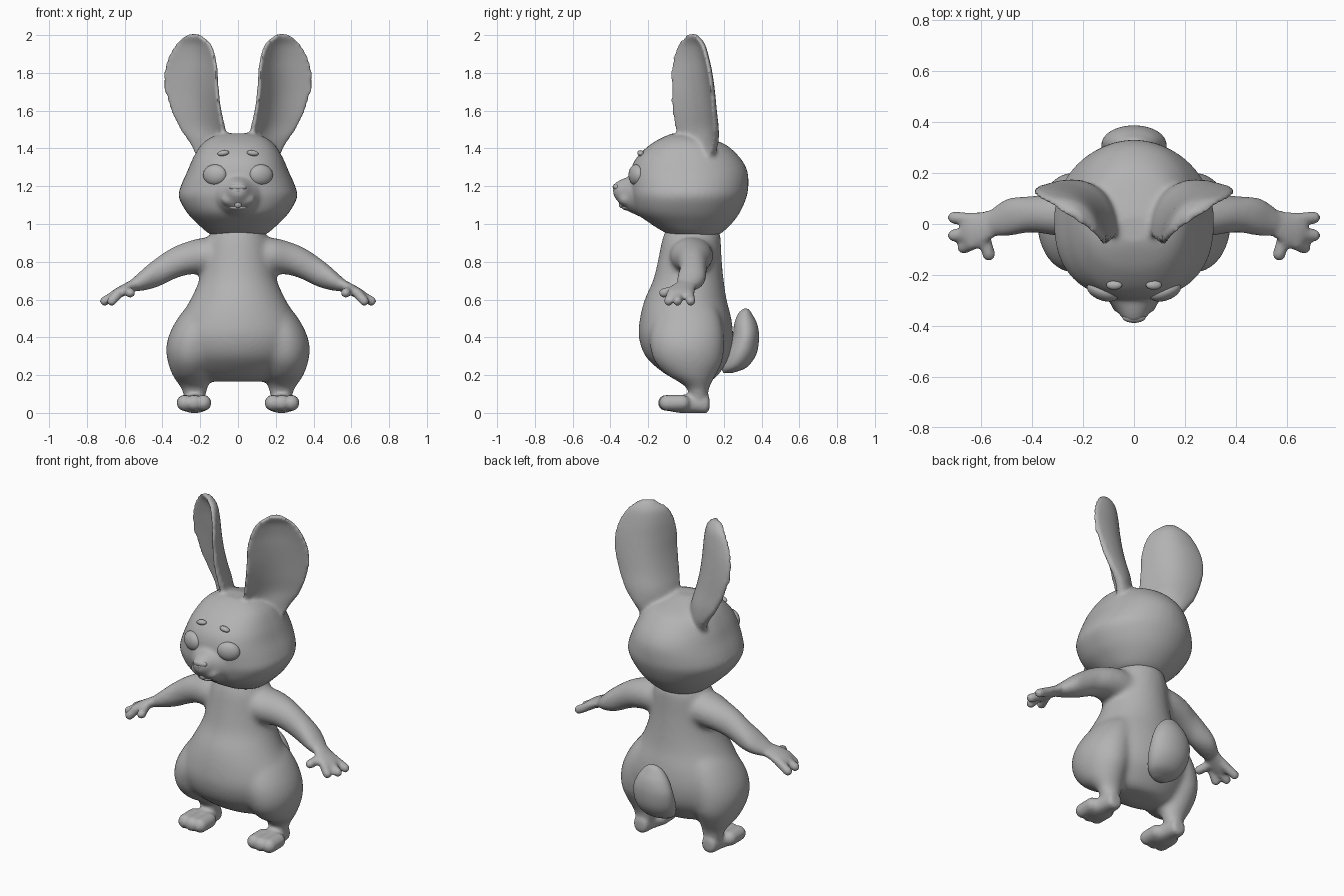
import bpy, bmesh, math
from mathutils import Vector, Matrix

if "Cube" in bpy.data.objects:
    bpy.data.objects.remove(bpy.data.objects["Cube"])

grey = bpy.data.materials.new("soft_grey")
grey.use_nodes = True
grey.diffuse_color = (0.45, 0.45, 0.45, 1)
grey.node_tree.nodes["Principled BSDF"].inputs["Base Color"].default_value = grey.diffuse_color


def smooth_rows(rows, steps=4):
    """Catmull-Rom interpolation of any rows of numbers."""
    out = []
    for i in range(len(rows) - 1):
        a, b, c, d = (rows[max(i - 1, 0)], rows[i], rows[i + 1],
                      rows[min(i + 2, len(rows) - 1)])
        for k in range(steps):
            t = k / steps
            out.append([q + 0.5 * t * (r - p + t * (2 * p - 5 * q + 4 * r - s
                        + t * (3 * (q - r) + s - p)))
                        for p, q, r, s in zip(a, b, c, d)])
    return out + [list(rows[-1])]


def skin_rings(bm, rings):
    """Bridge equal-length rings of points and cap both ends."""
    loops = [[bm.verts.new(p) for p in ring] for ring in rings]
    n = len(loops[0])
    for lo, hi in zip(loops, loops[1:]):
        for i in range(n):
            j = (i + 1) % n
            bm.faces.new((lo[i], lo[j], hi[j], hi[i]))
    bm.faces.new(loops[0])
    bm.faces.new(loops[-1])


def loft(bm, axis, rows, front_power=1.0, sides=48):
    """Loft of ovals; row = position on axis, then min/max of the other two axes.
    A front_power below 1 squares off the half facing the lower side."""
    order = {"x": (0, 1, 2), "y": (1, 0, 2), "z": (2, 0, 1)}[axis]
    rings = []
    for t, a0, a1, b0, b1 in smooth_rows(rows):
        ring = []
        for i in range(sides):
            ang = 2 * math.pi * i / sides
            power = front_power if 2 * i > sides else 1
            c, s = (math.copysign(abs(w) ** power, w) for w in (math.cos(ang), math.sin(ang)))
            p = [0, 0, 0]
            p[order[0]] = t
            p[order[1]] = (a0 + a1) / 2 + (a1 - a0) / 2 * c
            p[order[2]] = (b0 + b1) / 2 + (b1 - b0) / 2 * s
            ring.append(p)
        rings.append(ring)
    skin_rings(bm, rings)


def capsule(bm, p, q, r):
    p, q = Vector(p), Vector(q)
    ball = bmesh.ops.create_icosphere(bm, subdivisions=3, radius=r)["verts"]
    for v in ball:
        v.co += q if v.co.dot(q - p) > 0 else p


def ellipsoid(bm, centre, size, tilt=0, axis="Y"):
    m = (Matrix.Translation(centre) @ Matrix.Rotation(tilt, 4, axis)
         @ Matrix.Diagonal((*size, 1)))
    bmesh.ops.create_uvsphere(bm, u_segments=32, v_segments=20, radius=1, matrix=m)


def mirror_x(bm, first=0):
    """Mirror all vertices from index first onwards."""
    verts = bm.verts[:][first:]
    faces = list({f for v in verts for f in v.link_faces})
    edges = list({e for v in verts for e in v.link_edges})
    copy = bmesh.ops.duplicate(bm, geom=verts + edges + faces)["geom"]
    for v in copy:
        if isinstance(v, bmesh.types.BMVert):
            v.co.x *= -1
    bmesh.ops.reverse_faces(bm, faces=[f for f in copy if isinstance(f, bmesh.types.BMFace)])


def finish(bm, name, soften=0):
    """Make the object; with soften, fuse overlapping forms and blend their seams."""
    bmesh.ops.recalc_face_normals(bm, faces=bm.faces[:])
    for f in bm.faces:
        f.smooth = True
    mesh = bpy.data.meshes.new(name)
    bm.to_mesh(mesh)
    bm.free()
    mesh.materials.append(grey)
    ob = bpy.data.objects.new(name, mesh)
    bpy.context.collection.objects.link(ob)
    if soften:
        rm = ob.modifiers.new("fuse", "REMESH")
        rm.mode, rm.voxel_size, rm.use_smooth_shade = "VOXEL", .01, True
        sm = ob.modifiers.new("soften", "SMOOTH")
        sm.factor, sm.iterations = 0.5, soften
    return ob


def blended(bm, soften):
    """Fuse and soften forms, returning them as a fresh bmesh to add details to."""
    ob = finish(bm, "blend", soften)
    deps = bpy.context.evaluated_depsgraph_get()
    out = bmesh.new()
    out.from_mesh(ob.evaluated_get(deps).to_mesh())
    bpy.data.objects.remove(ob)
    out.verts.ensure_lookup_table()
    return out


# Body: arm and leg mirrored, blended into the torso
bm = bmesh.new()
loft(bm, "x", [(.08, -.08, .14, .73, .92), (.18, -.085, .145, .735, .928),
               (.27, -.055, .135, .73, .907), (.35, -.04, .115, .702, .875),
               (.42, -.035, .11, .667, .83), (.49, -.05, .105, .648, .775),
               (.55, -.05, .07, .64, .72), (.59, -.05, .03, .635, .69)])
loft(bm, "z", [(.05, .18, .28, .005, .12), (.12, .163, .297, .01, .12),
               (.16, .152, .322, -.033, .137), (.2, .14, .347, -.10, .158),
               (.27, .12, .372, -.165, .192), (.35, .10, .38, -.19, .202),
               (.44, .09, .354, -.185, .197), (.54, .08, .29, -.14, .17),
               (.62, .08, .2, -.07, .12)])
mirror_x(bm)
loft(bm, "z", [(.165, -.12, .12, 0, .12), (.18, -.19, .19, -.06, .15),
               (.22, -.255, .255, -.13, .185), (.3, -.315, .315, -.215, .235),
               (.4, -.34, .34, -.25, .25), (.5, -.309, .309, -.244, .24),
               (.6, -.252, .252, -.219, .215), (.7, -.207, .207, -.175, .2),
               (.8, -.185, .185, -.15, .19), (.9, -.17, .17, -.13, .185),
               (.95, -.145, .145, -.115, .18), (1.0, -.12, .12, -.09, .15)])
bm = blended(bm, 28)

# Hands and feet, mirrored and joined to the body
start = len(bm.verts)
loft(bm, "x", [(.50, -.04, .09, .66, .755), (.55, -.052, .06, .645, .712),
               (.60, -.09, .048, .62, .685), (.65, -.1, .045, .598, .657),
               (.68, -.06, .02, .605, .635)])
for y0, x1, y1 in ((.017, .706, .025), (-.033, .706, -.045), (-.075, .668, -.092)):
    capsule(bm, (.63, y0, .635), (x1, y1, .592), .0255)
capsule(bm, (.59, -.05, .65), (.57, -.118, .635), .026)
loft(bm, "y", [(.125, .205, .255, .025, .075), (.11, .185, .275, 0, .1),
               (.05, .175, .285, 0, .1), (-.03, .155, .305, 0, .095),
               (-.09, .165, .295, .01, .08)], .85)
for x in (.184, .233, .282):
    capsule(bm, (x, -.02, .053), (x, -.1 - .006 * (x == .233), .053), .043)
mirror_x(bm, start)
finish(bm, "body", 4)

# Head: cupped ears blended into the skull and muzzle
bm = bmesh.new()
ear = [(1.34, .11, .02, .22, .11, 0, .07), (1.42, .075, -.035, .255, .14, .01, .075),
       (1.5, .085, -.062, .312, .145, .045, .065), (1.6, .103, -.078, .358, .138, .058, .055),
       (1.7, .115, -.083, .39, .13, .062, .05), (1.8, .12, -.083, .396, .117, .058, .048),
       (1.88, .13, -.072, .376, .10, .05, .046), (1.95, .153, -.047, .337, .08, .03, .046),
       (1.985, .19, -.015, .3, .055, .01, .045), (2.008, .222, .005, .265, .035, 0, .035)]
back = Vector((-.6, .8, 0))
rings = []
for z, ix, iy, ox, oy, bulge, thick in smooth_rows(ear):
    inner, outer = Vector((ix, iy, z)), Vector((ox, oy, z))
    us = [.5 - .5 * math.cos(math.pi * i / 20) for i in range(21)]
    front = [inner.lerp(outer, u) + back * bulge * math.sin(math.pi * u) for u in us]
    rear = [p + back * thick * max(math.sin(math.pi * u), .1) ** .25
            for p, u in zip(front, us)]
    rings.append(front + rear[::-1])
skin_rings(bm, rings)
ellipsoid(bm, (.04, -.32, 1.13), (.05, .035, .035))
mirror_x(bm)
loft(bm, "z", [(.93, -.10, .10, -.02, .14), (.95, -.155, .155, -.10, .185),
               (1.0, -.213, .213, -.185, .24), (1.06, -.27, .27, -.26, .285),
               (1.14, -.313, .313, -.29, .32), (1.2, -.303, .303, -.295, .33),
               (1.28, -.268, .268, -.293, .325), (1.35, -.238, .238, -.263, .287),
               (1.42, -.195, .195, -.19, .21), (1.46, -.14, .14, -.12, .10),
               (1.48, -.07, .07, -.07, .03)], .82)
loft(bm, "y", [(-.2, -.17, .17, 1.02, 1.28), (-.28, -.12, .12, 1.055, 1.26),
               (-.32, -.085, .085, 1.075, 1.245), (-.345, -.065, .065, 1.1, 1.235),
               (-.37, -.047, .047, 1.13, 1.222), (-.385, -.025, .025, 1.15, 1.21)])
finish(bm, "head", 12)

# Face details
for side, s in (("left", 1), ("right", -1)):
    bm = bmesh.new()
    ellipsoid(bm, (s * .122, -.264, 1.26), (.065, .036, .055), s * .35, "Z")
    finish(bm, side + "_eye")
    bm = bmesh.new()
    ellipsoid(bm, (s * .078, -.24, 1.375), (.031, .018, .015), s * .15)
    finish(bm, side + "_brow")

bm = bmesh.new()
ellipsoid(bm, (0, -.366, 1.195), (.046, .022, .02))
ellipsoid(bm, (0, -.37, 1.178), (.025, .016, .018))
finish(bm, "nose")
bm = bmesh.new()
ellipsoid(bm, (0, -.342, 1.105), (.02, .014, .02))
finish(bm, "front_teeth")
bm = bmesh.new()
ellipsoid(bm, (0, -.31, 1.088), (.05, .03, .016))
finish(bm, "lower_lip")

# Tail
bm = bmesh.new()
loft(bm, "z", [(.21, -.04, .04, .2, .24), (.24, -.095, .095, .19, .32),
               (.31, -.125, .125, .21, .372), (.4, -.125, .125, .245, .387),
               (.47, -.1, .1, .255, .377), (.52, -.065, .065, .273, .352),
               (.545, -.035, .035, .295, .335), (.552, -.01, .01, .31, .32)])
finish(bm, "tail")
